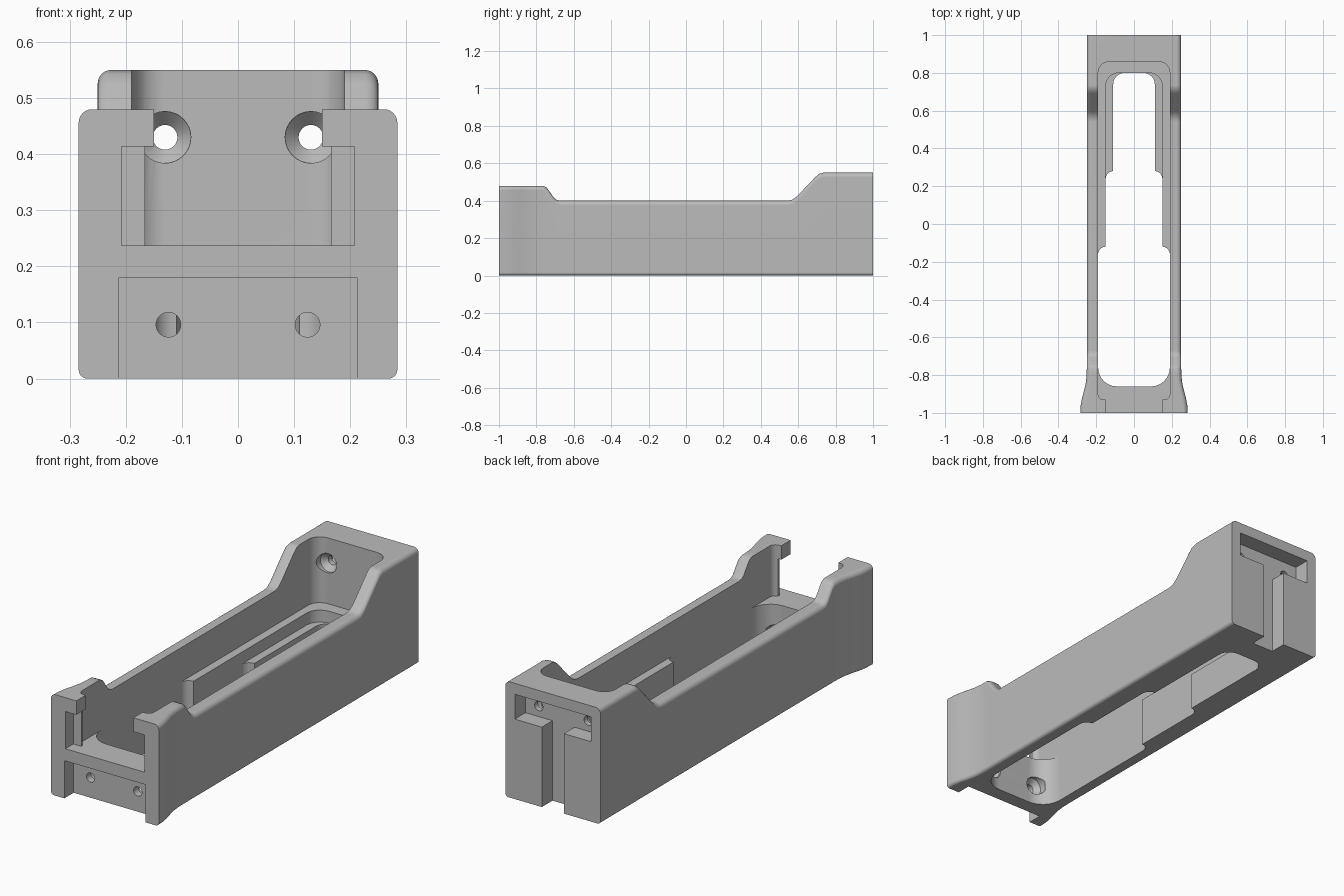
import bpy, bmesh, math

cube = bpy.data.objects.get("Cube")
if cube:
    bpy.data.objects.remove(cube, do_unlink=True)

grey = bpy.data.materials.new("plain grey")
grey.use_nodes = True
colour = (0.5, 0.5, 0.5, 1)
grey.diffuse_color = colour
grey.node_tree.nodes["Principled BSDF"].inputs["Base Color"].default_value = colour


def rounded_rect(x0, x1, y0, y1, r_low, r_high, steps=6):
    """Outline of a rectangle, with separate radii at its low and high ends."""
    pts = []
    for cx, cy, r, start in ((x1, y1, r_high, 0), (x0, y1, r_high, 90),
                             (x0, y0, r_low, 180), (x1, y0, r_low, 270)):
        ox = cx - math.copysign(r, cx - (x0 + x1) / 2)
        oy = cy - math.copysign(r, cy - (y0 + y1) / 2)
        for i in range(steps + 1 if r else 1):
            a = math.radians(start + 90 * i / steps)
            pts.append((ox + r * math.cos(a), oy + r * math.sin(a)))
    return pts


def loft(name, rings):
    """Skin matching rings of points and cap both ends."""
    bm = bmesh.new()
    rows = [[bm.verts.new(p) for p in ring] for ring in rings]
    n = len(rows[0])
    for a, b in zip(rows, rows[1:]):
        for i in range(n):
            bm.faces.new((a[i], a[(i + 1) % n], b[(i + 1) % n], b[i]))
    bm.faces.new(rows[0])
    bm.faces.new(rows[-1])
    bmesh.ops.recalc_face_normals(bm, faces=bm.faces)
    mesh = bpy.data.meshes.new(name)
    bm.to_mesh(mesh)
    bm.free()
    ob = bpy.data.objects.new(name, mesh)
    bpy.context.collection.objects.link(ob)
    return ob


cutters = []


def cut_pocket(name, half, y0, y1, z0, z1, r_low=0, r_high=0):
    outline = rounded_rect(-half, half, y0, y1, r_low, r_high)
    cutters.append(loft(name, [[(x, y, z) for x, y in outline] for z in (z0, z1)]))


def cut_hole(name, x, z, profile):
    """Round hole along y; the profile lists (y, radius)."""
    angles = [math.tau * i / 32 for i in range(32)]
    cutters.append(loft(name, [[(x + r * math.cos(a), y, z + r * math.sin(a)) for a in angles]
                               for y, r in profile]))


# Outer body: rounded sections along y as (y, half width, height)
stations = [(-1, .284, .48), (-.96, .282, .48), (-.92, .275, .48), (-.88, .264, .48),
            (-.84, .255, .48), (-.8, .251, .48), (-.765, .25, .48), (-.745, .25, .47),
            (-.705, .25, .415), (-.69, .25, .404), (-.67, .25, .4), (.54, .25, .4),
            (.57, .25, .406), (.595, .25, .425), (.69, .25, .525), (.71, .25, .543),
            (.735, .25, .55), (1, .25, .55)]
body = loft("holder_body", [[(x, y, z) for x, z in rounded_rect(-w, w, 0, h, .016, .024)]
                            for y, w, h in stations])
body.data.materials.append(grey)

# Main cavity and the stepped openings through the floor
cut_pocket("main_cavity", .19, -.93, .86, .237, 1, .03, .06)
cut_pocket("front_opening", .19, -.86, -.12, -.1, .3, .1, .04)
cut_pocket("middle_opening", .15, -.5, .28, -.1, .3, 0, .04)
cut_pocket("upper_shelf", .15, .1, .8, .18, .3, 0, .07)
cut_pocket("rear_opening", .11, .1, .8, -.1, .25, 0, .06)

# Front window, its wider frame, the notch between the hooks, and the lower recess
cut_pocket("front_window", .166, -1.1, -.8, .237, .414)
cut_pocket("window_frame", .208, -1.1, -.94, .237, .414)
cut_pocket("hook_notch", .15, -1.1, -.85, .35, 1)
cut_pocket("lower_recess", .213, -1.1, -.93, -.1, .179)

# Rear slot and cross recess
cut_pocket("rear_slot", .058, .92, 1.1, -.1, .498)
cut_pocket("rear_recess", .2, .92, 1.1, .38, .498)

# Countersunk screw holes, mirrored
for side in (-1, 1):
    cut_hole("rear_screw_hole", side * .13, .43,
             [(.8, .046), (.87, .046), (.895, .022), (.95, .022)])
    cut_hole("front_screw_hole", side * .124, .096,
             [(-.96, .022), (-.895, .022), (-.87, .045), (-.83, .045)])

for cutter in cutters:
    cutter.hide_render = True
    mod = body.modifiers.new(cutter.name, 'BOOLEAN')
    mod.operation = 'DIFFERENCE'
    mod.solver = 'EXACT'
    mod.object = cutter

# Bake the cuts and tidy up
depsgraph = bpy.context.evaluated_depsgraph_get()
result = bpy.data.meshes.new_from_object(body.evaluated_get(depsgraph))
body.modifiers.clear()
body.data = result
for cutter in cutters:
    bpy.data.objects.remove(cutter, do_unlink=True)
result.materials.clear()
result.materials.append(grey)
for face in result.polygons:
    face.material_index = 0

# Smooth rounded corners, keep hard edges
bpy.ops.object.select_all(action='DESELECT')
body.select_set(True)
bpy.context.view_layer.objects.active = body
bpy.ops.object.shade_smooth_by_angle(angle=math.radians(30))
normals = body.modifiers.new("even_shading", 'WEIGHTED_NORMAL')
normals.keep_sharp = True
